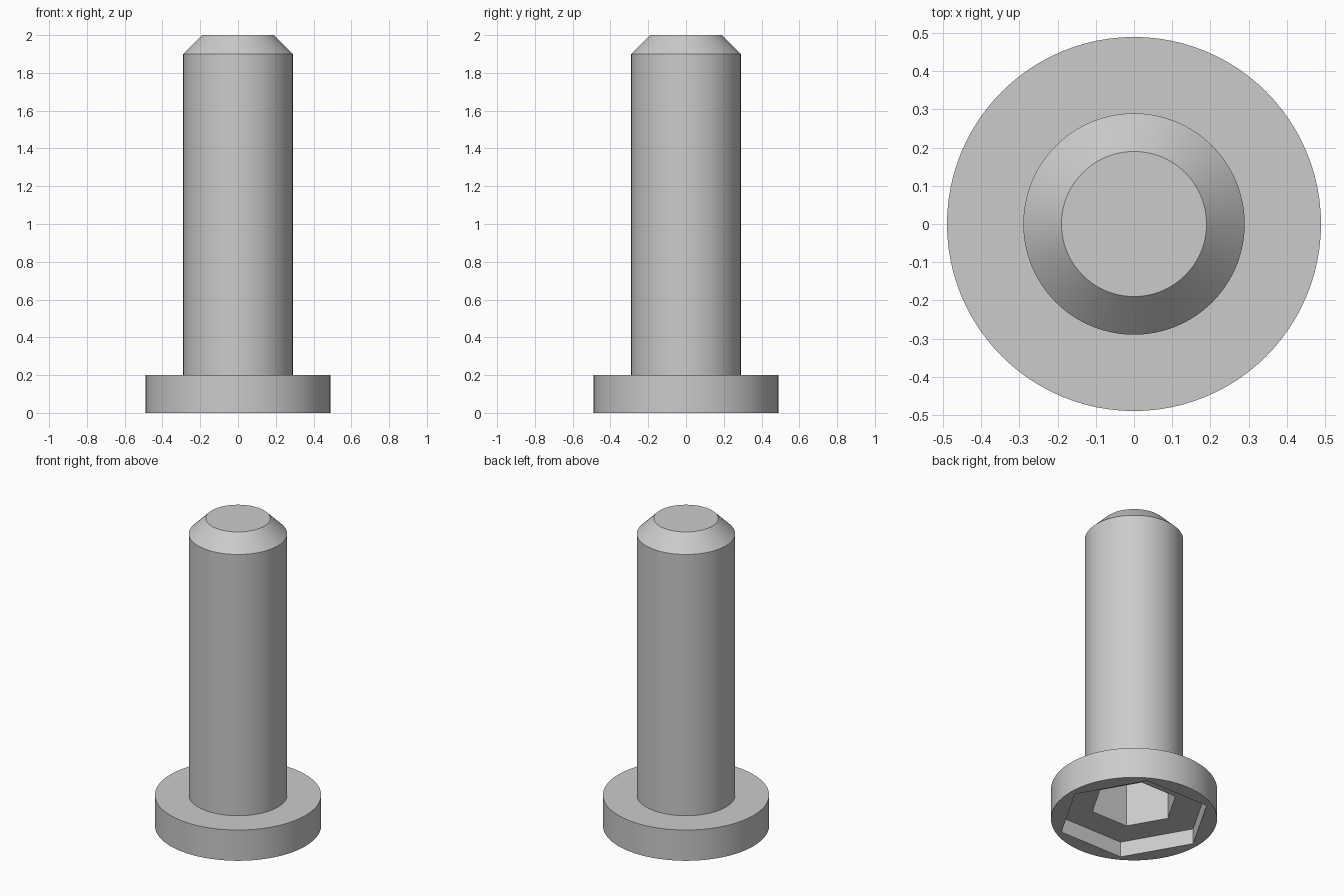
import bpy, bmesh, math
from mathutils import Matrix

cube = bpy.data.objects.get("Cube")
if cube:
    bpy.data.objects.remove(cube, do_unlink=True)

steel = bpy.data.materials.new("plain grey")
steel.use_nodes = True
GREY = (0.6, 0.6, 0.6, 1)
steel.diffuse_color = GREY
steel.node_tree.nodes["Principled BSDF"].inputs["Base Color"].default_value = GREY


def make_object(name, bm):
    bmesh.ops.recalc_face_normals(bm, faces=bm.faces)
    mesh = bpy.data.meshes.new(name)
    bm.to_mesh(mesh)
    bm.free()
    mesh.materials.append(steel)
    obj = bpy.data.objects.new(name, mesh)
    bpy.context.collection.objects.link(obj)
    return obj


def lathe(name, profile, sides):
    """Stack rings of (radius, height) and close both ends."""
    bm = bmesh.new()
    rings = []
    for radius, z in profile:
        ring = bmesh.ops.create_circle(bm, segments=sides, radius=radius,
                                       matrix=Matrix.Translation((0, 0, z)))
        rings.append(ring["verts"])
    for low, high in zip(rings, rings[1:]):
        for i in range(sides):
            j = (i + 1) % sides
            bm.faces.new((low[i], low[j], high[j], high[i]))
    bm.faces.new(rings[0])
    bm.faces.new(rings[-1])
    return make_object(name, bm)


def hex_cutter(name, radius, top):
    """Six-sided prism with corners on the x axis, open below the head."""
    obj = lathe(name, [(radius, -0.1), (radius, top)], 6)
    obj.data.transform(Matrix.Rotation(math.radians(30), 4, "Z"))
    return obj


# Head, shank and chamfered tip
bolt = lathe("bolt_body", [(0.49, 0), (0.49, 0.2), (0.29, 0.2),
                           (0.29, 1.9), (0.19, 2)], 96)

# Wide shallow recess and deeper socket in the underside
for cutter in (hex_cutter("recess_cutter", 0.455, 0.1),
               hex_cutter("socket_cutter", 0.26, 0.5)):
    cutter.hide_render = True
    # A first corner on the y axis needs the quarter turn above; check it
    corner = max(cutter.data.vertices, key=lambda v: v.co.x)
    if abs(corner.co.y) > 0.01:
        cutter.data.transform(Matrix.Rotation(math.radians(30), 4, "Z"))
    cut = bolt.modifiers.new(cutter.name, "BOOLEAN")
    cut.operation = "DIFFERENCE"
    cut.solver = "EXACT"
    cut.object = cutter
    bpy.context.view_layer.objects.active = bolt
    bpy.ops.object.modifier_apply(modifier=cut.name)
    bpy.data.objects.remove(cutter, do_unlink=True)

# Smooth round sides, crisp rims
bpy.ops.object.select_all(action="DESELECT")
bolt.select_set(True)
bpy.context.view_layer.objects.active = bolt
bpy.ops.object.shade_smooth_by_angle(angle=math.radians(30))
